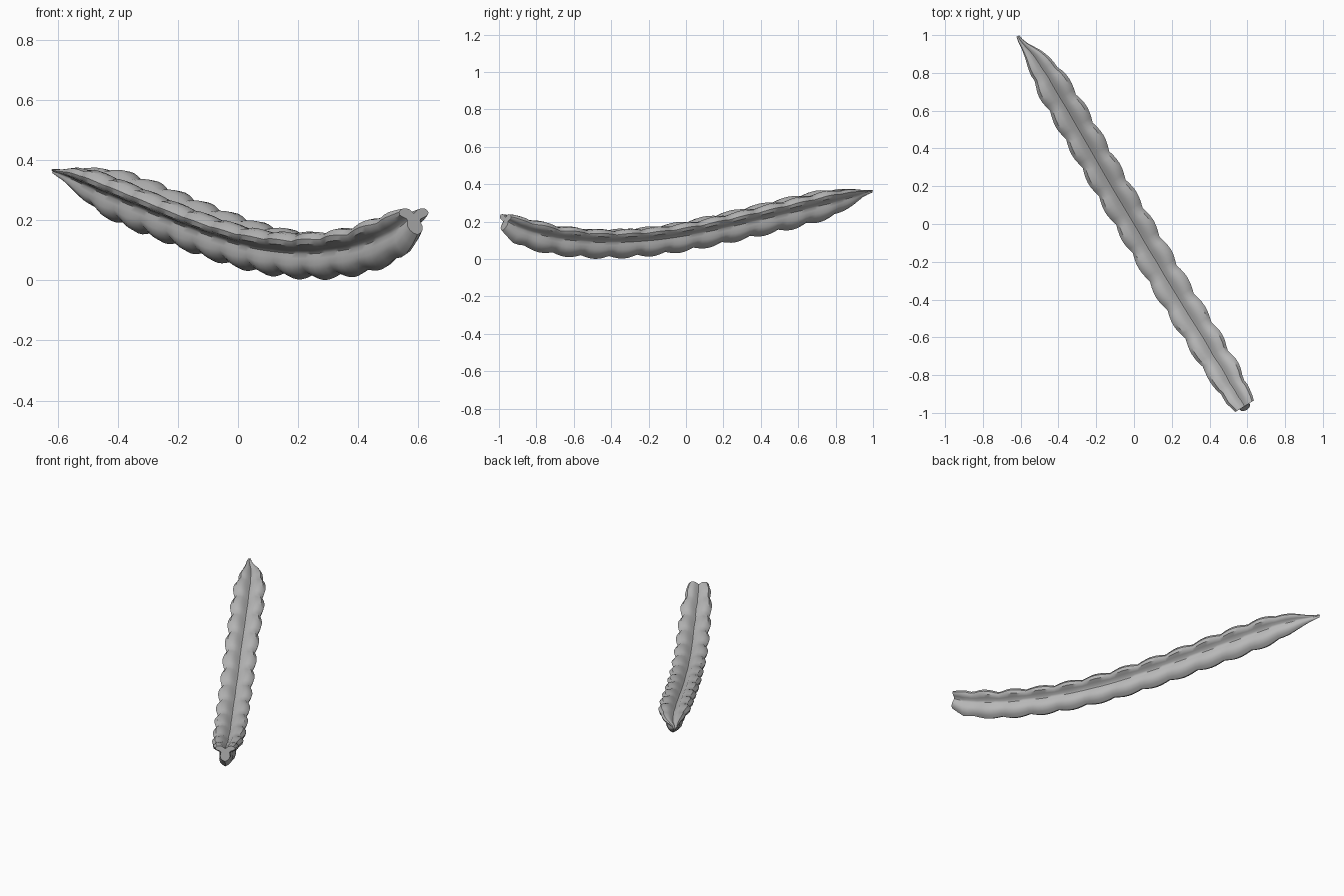
import bpy, bmesh, math

cube = bpy.data.objects.get("Cube")
if cube:
    bpy.data.objects.remove(cube)

grey = bpy.data.materials.new("pod_grey")
grey.use_nodes = True
colour = (0.48, 0.48, 0.48, 1)
grey.diffuse_color = colour
grey.node_tree.nodes["Principled BSDF"].inputs["Base Color"].default_value = colour

# Stations from the pointed tail to the cut end: x, y, bottom, top, half width
STATIONS = [
    (-.615, .995, .355, .37, .008), (-.53, .89, .285, .374, .05),
    (-.455, .78, .218, .374, .088), (-.35, .6, .164, .339, .098),
    (-.235, .4, .12, .292, .099), (-.12, .2, .076, .245, .099),
    (0, 0, .038, .202, .099), (.12, -.2, .012, .172, .099),
    (.27, -.45, 0, .16, .098), (.42, -.7, .017, .18, .095),
    (.51, -.85, .052, .214, .086), (.555, -.92, .09, .232, .072),
    (.585, -.965, .152, .24, .058),
]

# Right half of the three-lobed section: top groove, upper lobe, side groove, keel
HALF = [(0, .62), (.12, .72), (.3, .92), (.55, 1), (.82, .95), (1, .7), (.94, .48),
        (.72, .33), (.5, .22), (.43, .1), (.46, -.1), (.5, -.38), (.43, -.65),
        (.25, -.86), (0, -1)]
SECTION = HALF + [(-x, z) for x, z in reversed(HALF[1:-1])]

FORWARD = (.53, -.85)
ACROSS = (.85, .53)
WAVES, STEPS = 13, 6


def catmull(p, q, r, s, t):
    return .5 * (2 * q + (r - p) * t + (2 * p - 5 * q + 4 * r - s) * t * t
                 + (3 * q - p - 3 * r + s) * t ** 3)


def station(v):
    """Smooth station values at distance v (0 to 1) measured along y."""
    y = STATIONS[0][1] + v * (STATIONS[-1][1] - STATIONS[0][1])
    i = 0
    while i < len(STATIONS) - 2 and STATIONS[i + 1][1] > y:
        i += 1
    a, b = STATIONS[i], STATIONS[i + 1]
    t = (a[1] - y) / (a[1] - b[1])
    before, after = STATIONS[max(i - 1, 0)], STATIONS[min(i + 2, len(STATIONS) - 1)]
    out = [catmull(before[k], a[k], b[k], after[k], t) for k in range(5)]
    out[1] = y
    return out


def ring(bm, v):
    x, y, low, high, half = station(v)
    mid, tall = (low + high) / 2, (high - low) / 2
    end = max(0, (v - .94) / .06)
    dip = 1 - abs(math.sin(math.pi * (v * WAVES + .67)))
    verts = []
    for px, pz in SECTION:
        # Scalloped lobes swell and dip together, the grooves stay straight
        reach = math.hypot(px, pz - .2)
        s = 1 - .17 * dip * min(1, max(0, (reach - .45) / .5)) * (1 - end)
        side = px * half * s
        # The keel leans forward at the cut end
        lean = .023 * end * max(0, -pz)
        verts.append(bm.verts.new((
            x + ACROSS[0] * side + FORWARD[0] * lean,
            y + ACROSS[1] * side + FORWARD[1] * lean,
            mid + (.2 + (pz - .2) * s) * tall)))
    return verts


# Lobed pod
bm = bmesh.new()
count = WAVES * STEPS
rings = [ring(bm, i / count) for i in range(count + 1)]
n = len(SECTION)
for a, b in zip(rings, rings[1:]):
    for j in range(n):
        k = (j + 1) % n
        bm.faces.new((a[j], a[k], b[k], b[j]))
bm.faces.new(rings[0])
bm.faces.new(rings[-1])
bmesh.ops.recalc_face_normals(bm, faces=bm.faces)
mesh = bpy.data.meshes.new("lobed_pod")
bm.to_mesh(mesh)
bm.free()
mesh.materials.append(grey)
pod = bpy.data.objects.new("lobed_pod", mesh)
bpy.context.collection.objects.link(pod)
bpy.context.view_layer.objects.active = pod
pod.select_set(True)
bpy.ops.object.shade_smooth_by_angle(angle=math.radians(40))
